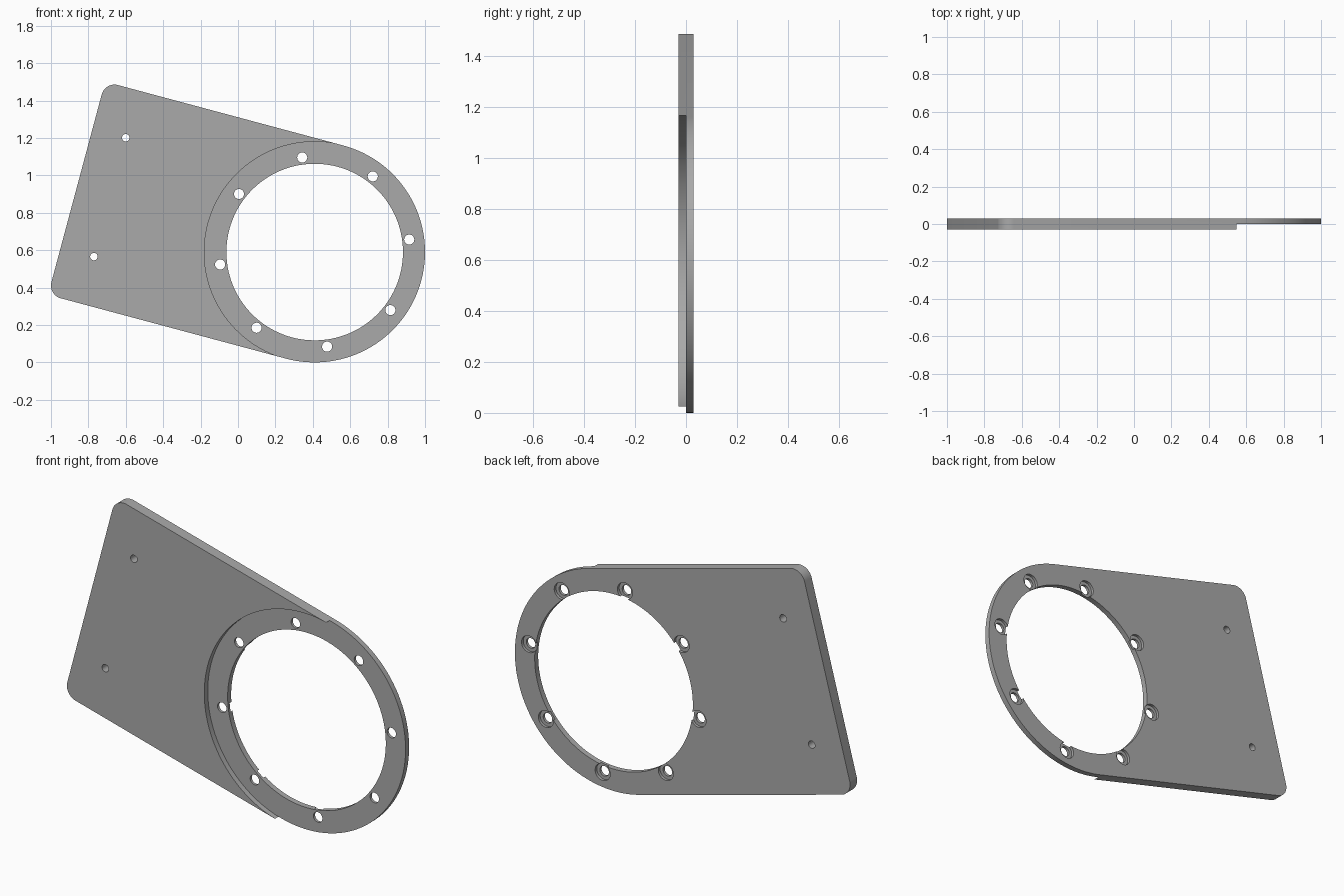
import bpy
import bmesh
from math import cos, sin, pi, radians
from mathutils import Vector

cube = bpy.data.objects.get("Cube")
if cube:
    bpy.data.objects.remove(cube, do_unlink=True)

CENTRE = Vector((0.41, 0.59))      # ring centre in x, z
TILT = radians(165)                # direction from the ring to the square end
RING_R, OPENING_R, BOLT_R = 0.59, 0.472, 0.51
LENGTH, CORNER = 1.318, 0.07
HALF = 0.03                        # half thickness of the plate

along = Vector((cos(TILT), sin(TILT)))
across = Vector((-along.y, along.x))


def at(u, v):
    return CENTRE + along * u + across * v


def arc(u, v, radius, start, end, steps):
    """Points on an arc in the plate's own axes."""
    angles = [radians(start + (end - start) * i / steps) for i in range(steps + 1)]
    return [at(u + radius * cos(a), v + radius * sin(a)) for a in angles]


def slab(name, outline, y0, y1):
    """Extrude a closed x, z outline from y0 to y1."""
    bm = bmesh.new()
    face = bm.faces.new([bm.verts.new((p.x, y0, p.y)) for p in outline])
    moved = bmesh.ops.extrude_face_region(bm, geom=[face])["geom"]
    bmesh.ops.translate(bm, vec=(0, y1 - y0, 0),
                        verts=[g for g in moved if isinstance(g, bmesh.types.BMVert)])
    bmesh.ops.recalc_face_normals(bm, faces=bm.faces)
    mesh = bpy.data.meshes.new(name)
    bm.to_mesh(mesh)
    bm.free()
    obj = bpy.data.objects.new(name, mesh)
    bpy.context.collection.objects.link(obj)
    return obj


def drill(target, point, radius, y0=-0.1, y1=0.1, steps=32):
    """Cut a round hole along y, then discard the cutter."""
    ring = [point + radius * (along * cos(2 * pi * i / steps) + across * sin(2 * pi * i / steps))
            for i in range(steps)]
    cutter = slab("hole_cutter", ring, y0, y1)
    cutter.hide_render = True
    mod = target.modifiers.new("hole", "BOOLEAN")
    mod.operation = "DIFFERENCE"
    mod.solver = "EXACT"
    mod.object = cutter
    bpy.ops.object.modifier_apply(modifier=mod.name)
    bpy.data.objects.remove(cutter, do_unlink=True)


# Plate outline: round end tangent to straight sides, two rounded corners
inner_u, inner_v = LENGTH - CORNER, RING_R - CORNER
outline = (arc(0, 0, RING_R, 90, 270, 64)
           + arc(inner_u, -inner_v, CORNER, -90, 0, 12)
           + arc(inner_u, inner_v, CORNER, 0, 90, 12))
plate = slab("mounting_plate", outline, -HALF, HALF)
bpy.context.view_layer.objects.active = plate
plate.select_set(True)

# Round front recess and the large opening
drill(plate, CENTRE, RING_R + 0.0004, y1=0, steps=128)
drill(plate, CENTRE, OPENING_R, steps=128)

# Eight bolt holes, counterbored from the back
for i in range(8):
    angle = radians(7.5 + 45 * i)
    spot = CENTRE + BOLT_R * Vector((cos(angle), sin(angle)))
    drill(plate, spot, 0.027)
    drill(plate, spot, 0.045, y0=HALF / 2)

# Two small holes near the square end
for side in (-1, 1):
    drill(plate, at(1.134, side * 0.329), 0.02)

# Grey finish
grey = bpy.data.materials.new("plain_grey")
grey.use_nodes = True
colour = (0.4, 0.4, 0.4, 1)
grey.diffuse_color = colour
grey.node_tree.nodes["Principled BSDF"].inputs["Base Color"].default_value = colour
plate.data.materials.clear()
plate.data.materials.append(grey)
bpy.ops.object.shade_smooth_by_angle(angle=radians(30))
